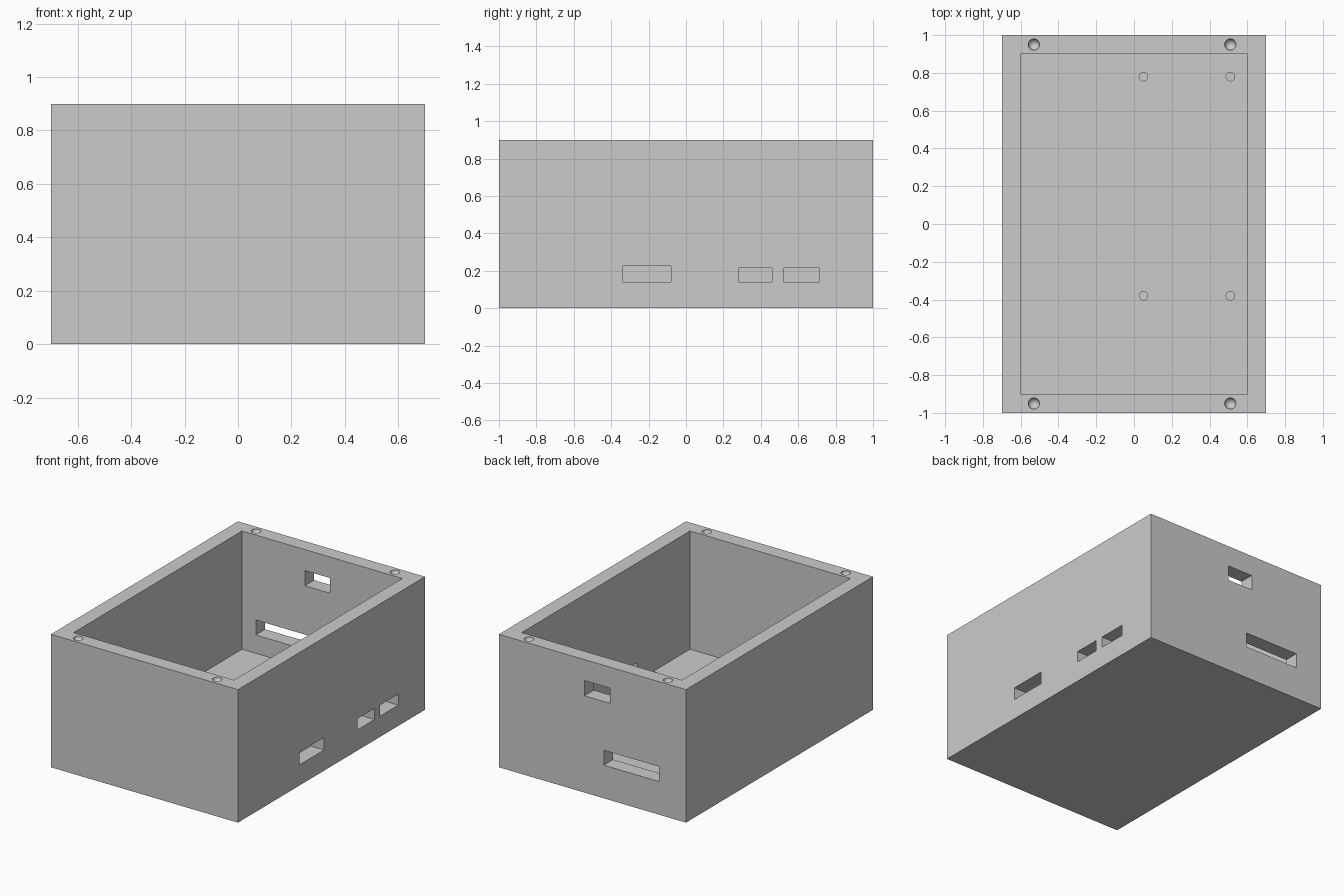
import bpy
from mathutils import Vector

if "Cube" in bpy.data.objects:
    bpy.data.objects.remove(bpy.data.objects["Cube"], do_unlink=True)

# One plain grey for the whole enclosure
grey = bpy.data.materials.new("light_grey")
grey.use_nodes = True
colour = (0.6, 0.6, 0.6, 1)
grey.diffuse_color = colour
grey.node_tree.nodes["Principled BSDF"].inputs["Base Color"].default_value = colour


def finish(name):
    ob = bpy.context.object
    ob.name = name
    ob.data.materials.append(grey)
    return ob


def box(name, low, high):
    low, high = Vector(low), Vector(high)
    bpy.ops.mesh.primitive_cube_add(size=1, location=(low + high) / 2)
    ob = finish(name)
    ob.scale = high - low
    bpy.ops.object.transform_apply(location=False, rotation=False, scale=True)
    return ob


def cut(target, cutter):
    mod = target.modifiers.new(cutter.name, "BOOLEAN")
    mod.operation = "DIFFERENCE"
    mod.solver = "EXACT"
    mod.object = cutter
    bpy.context.view_layer.objects.active = target
    bpy.ops.object.modifier_apply(modifier=mod.name)
    bpy.data.objects.remove(cutter, do_unlink=True)


# Open-topped case with thick walls and floor
case = box("case", (-0.7, -1, 0), (0.7, 1, 0.9))
cut(case, box("cavity", (-0.6, -0.9, 0.1), (0.6, 0.9, 1.0)))

# Port slots through the side wall
for y0, y1, top in ((-0.34, -0.08, 0.225), (0.28, 0.46, 0.215), (0.52, 0.715, 0.215)):
    cut(case, box("side_slot", (0.55, y0, 0.14), (0.75, y1, top)))

# Openings through the back wall
for x0, x1, z0, z1 in ((-0.13, 0.06, 0.655, 0.758), (-0.497, -0.085, 0.224, 0.325)):
    cut(case, box("back_slot", (x0, 0.85, z0), (x1, 1.05, z1)))

# Rounded screw sockets in the rim
for x in (-0.53, 0.51):
    for y in (-0.95, 0.95):
        bpy.ops.mesh.primitive_uv_sphere_add(segments=32, ring_count=16, radius=0.03, location=(x, y, 0.9))
        cut(case, finish("screw_socket"))

# Locating pins for the circuit board
for x in (0.05, 0.51):
    for y in (-0.38, 0.78):
        bpy.ops.mesh.primitive_cylinder_add(vertices=32, radius=0.025, depth=0.07, location=(x, y, 0.125))
        finish("board_pin")

# Smooth the round parts, keep edges crisp
for ob in bpy.data.objects:
    if ob.name.startswith(("case", "board_pin")):
        bpy.ops.object.select_all(action="DESELECT")
        ob.select_set(True)
        bpy.context.view_layer.objects.active = ob
        bpy.ops.object.shade_smooth_by_angle(angle=0.6)
